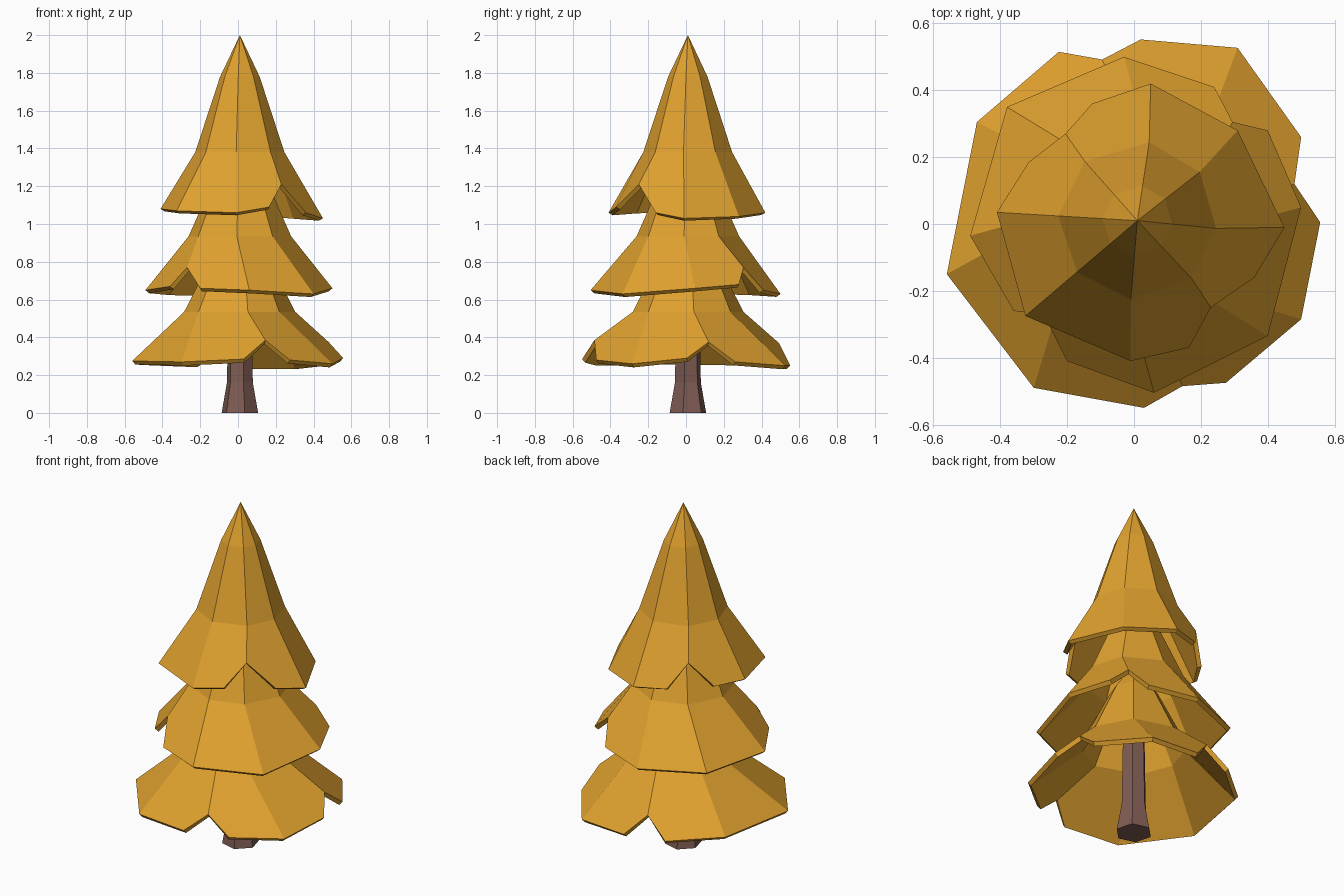
import bpy, bmesh, math

if "Cube" in bpy.data.objects:
    bpy.data.objects.remove(bpy.data.objects["Cube"])

CX, CY = 0.01, 0.01


def material(name, rgb):
    m = bpy.data.materials.new(name)
    m.diffuse_color = (*rgb, 1)
    m.use_nodes = True
    m.node_tree.nodes["Principled BSDF"].inputs["Base Color"].default_value = m.diffuse_color
    return m


foliage = material("amber foliage", (0.75, 0.36, 0.028))
bark = material("brown bark", (0.21, 0.105, 0.085))


def add_object(name, bm, mat):
    me = bpy.data.meshes.new(name)
    bm.to_mesh(me)
    bm.free()
    me.materials.append(mat)
    ob = bpy.data.objects.new(name, me)
    bpy.context.collection.objects.link(ob)
    return ob


def tier(name, rings, rim, apex, twist):
    """Eight-sided cone with a flared hem. rim lists the spokes clockwise from
    above; a spoke with three points is a notch cut into the hem. twist turns
    each spoke of the upper rings, in degrees."""
    bm = bmesh.new()
    hem = [[bm.verts.new(p) for p in spoke] for spoke in rim]
    n = len(hem)
    rows = []
    for r, z in rings:
        row = []
        for spoke, t in zip(rim, twist):
            mid = spoke[len(spoke) // 2]
            a = math.atan2(mid[1] - CY, mid[0] - CX) + math.radians(t)
            row.append(bm.verts.new((CX + r * math.cos(a), CY + r * math.sin(a), z)))
        rows.append(row)
    top = bm.verts.new((CX, CY, apex))
    for i in range(n):
        j = (i + 1) % n
        bm.faces.new((top, rows[0][j], rows[0][i]))
        for a, b in zip(rows, rows[1:]):
            bm.faces.new((a[i], a[j], b[j], b[i]))
        right = hem[i][len(hem[i]) // 2:]           # notch point, then flank
        left = hem[j][:len(hem[j]) // 2 + 1]        # flank, then notch point
        bm.faces.new([rows[-1][i], rows[-1][j]] + left[::-1] + right[::-1])
    ob = add_object(name, bm, foliage)
    mod = ob.modifiers.new("thickness", 'SOLIDIFY')
    mod.thickness = 0.026
    mod.offset = -1
    return ob


# Foliage tiers
tier("top_tier", [(0.105, 1.78), (0.237, 1.38)], [
    [(.05, .42, 1.06)], [(.31, .28, 1.04)], [(.45, -.01, 1.03)],
    [(.36, -.16, 1.06), (.23, -.25, 1.21), (.165, -.37, 1.09)],
    [(-.01, -.41, 1.06)], [(-.325, -.275, 1.07)], [(-.41, .035, 1.08)],
    [(-.315, .185, 1.07), (-.205, .27, 1.21), (-.125, .36, 1.07)]],
    2.0, [-3, -4, -3, 3, -2, 0, 0, 2])

tier("middle_tier", [(0.12, 1.28), (0.272, 0.935)], [
    [(-.03, .50, .63)],
    [(.24, .41, .65), (.295, .305, .77), (.40, .28, .68)],
    [(.50, .05, .66)], [(.40, -.335, .63)], [(.06, -.505, .65)],
    [(-.20, -.41, .66), (-.27, -.27, .77), (-.36, -.26, .67)],
    [(-.49, -.035, .65)], [(-.38, .35, .64)]],
    1.46, [-9] * 8)

tier("bottom_tier", [(0.13, 0.86), (0.295, 0.535)], [
    [(.31, .527, .25)],
    [(.50, .26, .27), (.48, .12, .375), (.557, .005, .29)],
    [(.50, -.285, .26)],
    [(.275, -.475, .28), (.145, -.485, .385), (.03, -.55, .285)],
    [(-.30, -.49, .27)], [(-.56, -.15, .275)], [(-.47, .305, .27)],
    [(-.225, .515, .26), (-.095, .492, .37), (.02, .552, .25)]],
    1.04, [-10, -7, -14, -7, -16, -14, -4, -7])

# Trunk, flared at the foot
bm = bmesh.new()
SIDES = 6
rows = []
for r, z in [(0.1, 0), (0.071, 0.16), (0.067, 0.36), (0.062, 0.7)]:
    rows.append([bm.verts.new((CX + r * math.cos(math.tau * (k / SIDES + 0.125)),
                               CY + r * math.sin(math.tau * (k / SIDES + 0.125)), z))
                 for k in range(SIDES)])
for a, b in zip(rows, rows[1:]):
    for k in range(SIDES):
        j = (k + 1) % SIDES
        bm.faces.new((b[k], a[k], a[j], b[j]))
bm.faces.new(rows[0][::-1])
bm.faces.new(rows[-1])
add_object("trunk", bm, bark)
